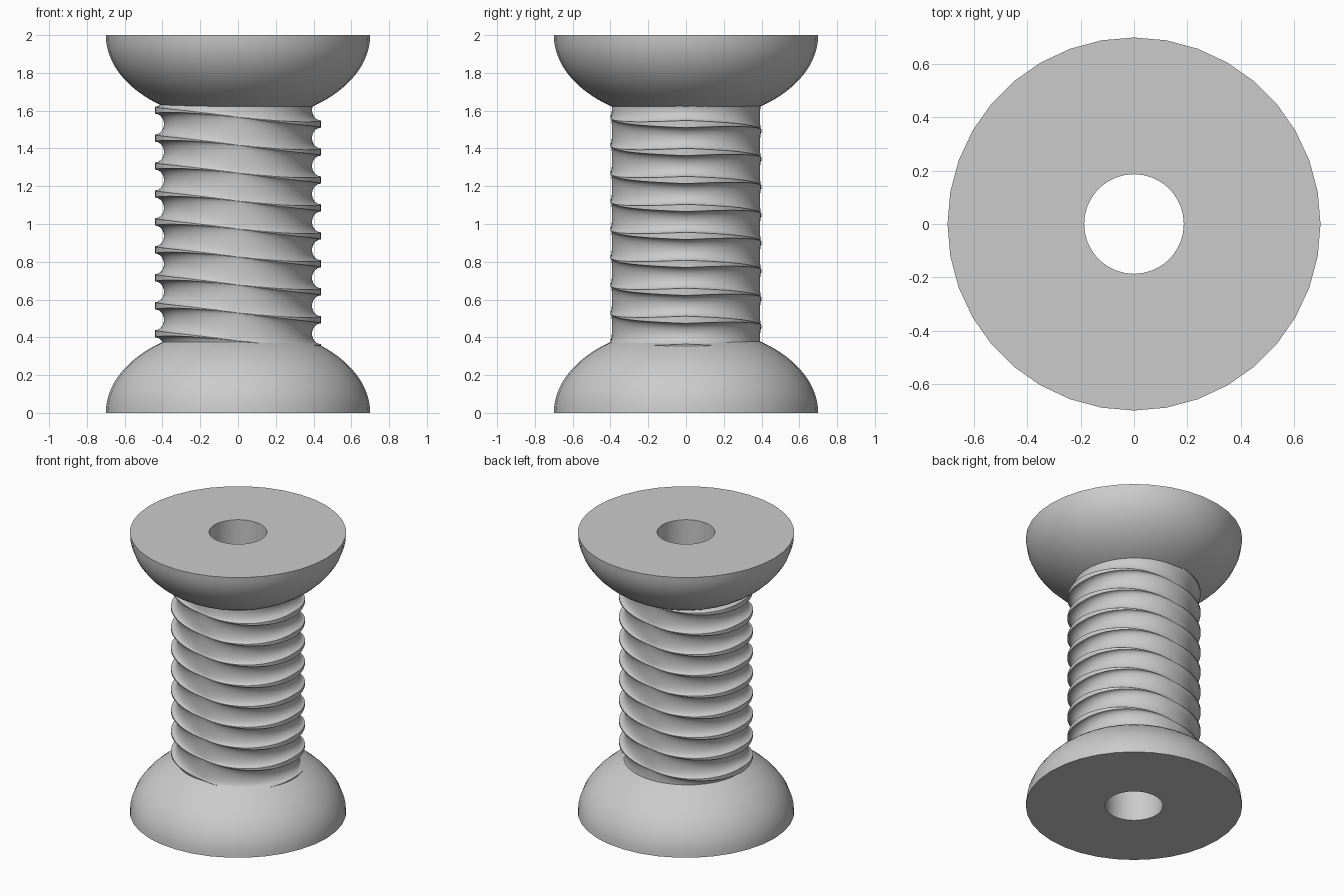
import bpy
import bmesh
from math import sin, cos, pi, sqrt, radians

cube = bpy.data.objects.get("Cube")
if cube:
    bpy.data.objects.remove(cube, do_unlink=True)

grey = bpy.data.materials.new("plain grey")
grey.use_nodes = True
colour = (0.6, 0.6, 0.6, 1)
grey.diffuse_color = colour
grey.node_tree.nodes["Principled BSDF"].inputs["Base Color"].default_value = colour


def grid_object(name, rows, merge=True):
    """Skin a list of equally long point rows into one smooth mesh."""
    bm = bmesh.new()
    grid = [[bm.verts.new(p) for p in row] for row in rows]
    for a, b in zip(grid, grid[1:]):
        for i in range(len(a) - 1):
            bm.faces.new((a[i], a[i + 1], b[i + 1], b[i]))
    if merge:
        bmesh.ops.remove_doubles(bm, verts=bm.verts, dist=1e-5)
        bmesh.ops.recalc_face_normals(bm, faces=bm.faces)
    mesh = bpy.data.meshes.new(name)
    bm.to_mesh(mesh)
    bm.free()
    mesh.materials.append(grey)
    obj = bpy.data.objects.new(name, mesh)
    bpy.context.collection.objects.link(obj)
    bpy.ops.object.select_all(action='DESELECT')
    obj.select_set(True)
    bpy.context.view_layer.objects.active = obj
    bpy.ops.object.shade_smooth_by_angle(angle=radians(30))
    return obj


def lathe(name, profile, sides):
    angles = [2 * pi * i / sides for i in range(sides + 1)]
    return grid_object(name, [[(r * cos(a), r * sin(a), z) for a in angles]
                              for r, z in profile])


# Spool body: domed flanges, a plain core and a bore right through
BORE, RIM, NECK_Z, DOME = 0.187, 0.70, 0.378, 0.457
STEPS = 14
dome = [(RIM * sqrt(1 - (NECK_Z * sin(pi / 2 * i / STEPS) / DOME) ** 2),
         NECK_Z * sin(pi / 2 * i / STEPS)) for i in range(STEPS + 1)]
half = [(BORE, 0)] + dome + [(0.36, NECK_Z)]
profile = half + [(r, 2 - z) for r, z in reversed(half)] + [(BORE, 0)]
lathe("spool_body", profile, 36)

# Wound thread: rounded grooves between ridges that swell to the left and right
PITCH, START, FLOOR, TURNS, ARC, COLS = 0.148, 0.345, 0.392, 11, 7, 96


def thread_point(a, turn, side, v):
    swell = abs(cos(a))
    land = 0.001 + 0.018 * (1 - abs(sin(a)))
    height = 0.006 + 0.042 * swell
    u = side * (PITCH / 2 - v * (PITCH / 2 - land))
    r = FLOOR + height * (1 - sqrt(max(0, 1 - v * v)))
    drop = PITCH * (a / (2 * pi) - sin(2 * a) / (4 * pi))
    return (r * cos(a), r * sin(a), START + turn * PITCH - drop + u)


angles = [2 * pi * i / COLS for i in range(COLS + 1)]
arc = [sin(pi / 2 * i / ARC) for i in range(ARC + 1)]
stations = [(-1, v) for v in arc] + [(1, v) for v in reversed(arc)]
rows = [[thread_point(a, t, s, v) for a in angles]
        for t in range(TURNS) for s, v in stations]
grid_object("wound_thread", rows)
